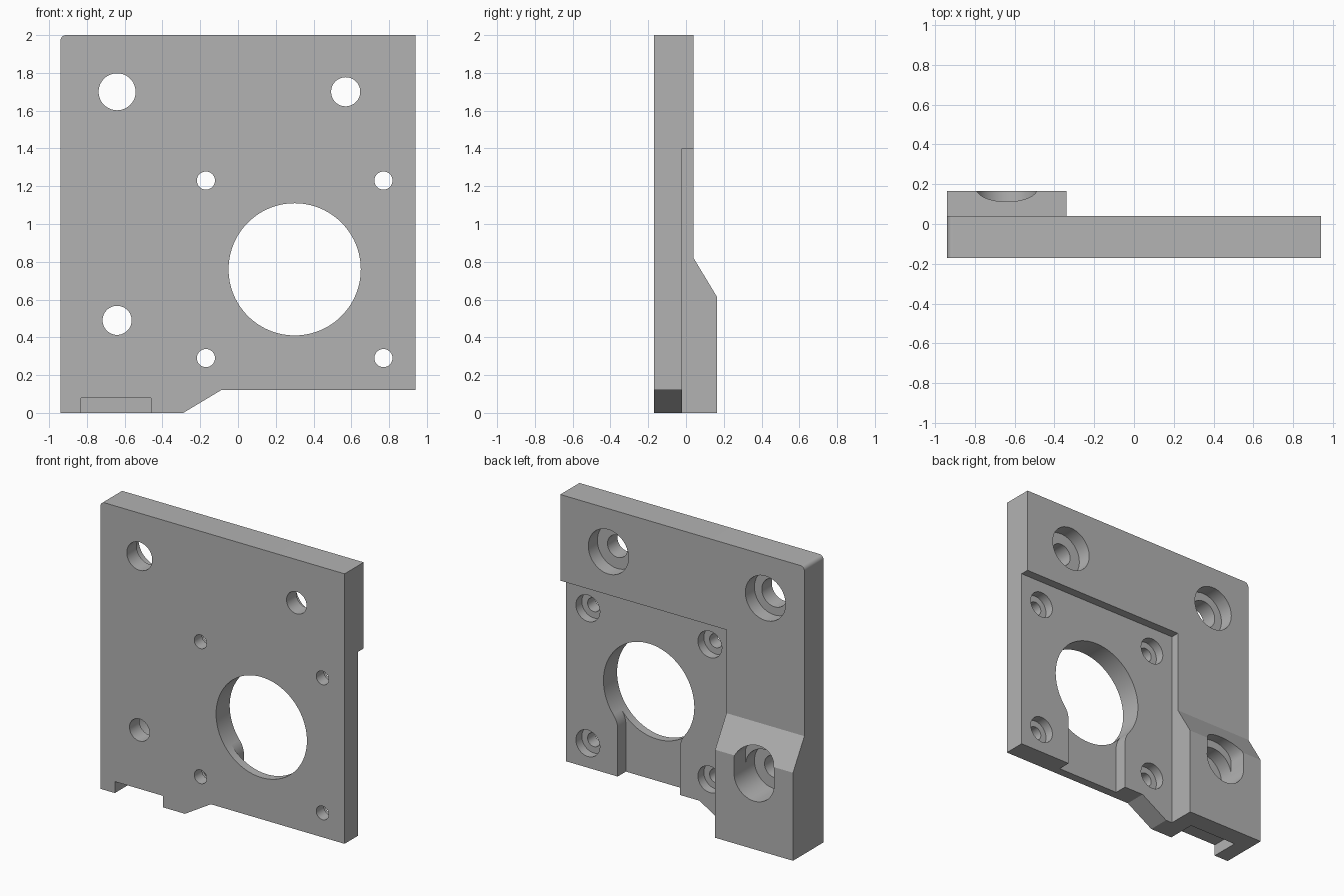
import bpy, bmesh, math
from mathutils import Vector

if "Cube" in bpy.data.objects:
    bpy.data.objects.remove(bpy.data.objects["Cube"])

grey = bpy.data.materials.new("machined_grey")
grey.use_nodes = True
colour = (0.45, 0.45, 0.45, 1)
grey.diffuse_color = colour
grey.node_tree.nodes["Principled BSDF"].inputs["Base Color"].default_value = colour


def prism(name, profile, start, end, axis="y"):
    """Extrude a closed profile: (x, z) along y, or (y, z) along x."""
    bm = bmesh.new()
    place = (lambda a, b, d: (a, d, b)) if axis == "y" else (lambda a, b, d: (d, a, b))
    face = bm.faces.new([bm.verts.new(place(a, b, start)) for a, b in profile])
    shift = Vector(place(0, 0, end - start))
    out = bmesh.ops.extrude_face_region(bm, geom=[face])
    bmesh.ops.translate(bm, vec=shift,
                        verts=[v for v in out["geom"] if isinstance(v, bmesh.types.BMVert)])
    bmesh.ops.recalc_face_normals(bm, faces=bm.faces)
    mesh = bpy.data.meshes.new(name)
    bm.to_mesh(mesh)
    bm.free()
    mesh.materials.append(grey)
    obj = bpy.data.objects.new(name, mesh)
    bpy.context.collection.objects.link(obj)
    return obj


def arc(cx, cz, rx, a0, a1, n=24, rz=None):
    """Points along an arc, angles in degrees."""
    rz = rz or rx
    angles = [math.radians(a0 + (a1 - a0) * i / n) for i in range(n + 1)]
    return [(cx + rx * math.cos(a), cz + rz * math.sin(a)) for a in angles]


def circle(cx, cz, r, n=48):
    return arc(cx, cz, r, 0, 360, n)[:-1]


def rect(a0, b0, a1, b1):
    return [(a0, b0), (a1, b0), (a1, b1), (a0, b1)]


def cut(name, profile, start, end, axis="y"):
    """Subtract a prism from the body."""
    cutter = prism(name, profile, start, end, axis)
    cutter.hide_render = True
    mod = body.modifiers.new(name, "BOOLEAN")
    mod.operation = "DIFFERENCE"
    mod.solver = "EXACT"
    mod.object = cutter
    bpy.context.view_layer.objects.active = body
    bpy.ops.object.modifier_apply(modifier=name)
    bpy.data.objects.remove(cutter)


FRONT, BACK, POCKET, BLOCK = -0.17, 0.04, -0.02, 0.165

# Solid blank with the stepped bottom edge and one rounded top corner
outline = [(-0.94, 0), (-0.29, 0), (-0.09, 0.12), (0.94, 0.12), (0.94, 2)]
outline += arc(-0.91, 1.97, 0.03, 90, 180, 8)
body = prism("mounting_plate", outline, FRONT, BLOCK)

# Back face with the sloped top of the thick foot block
cut("back_relief", [(BACK, 0.82), (BACK, 2.3), (0.5, 2.3), (0.5, 0.057)], -2, 2, "x")
# Shallow rectangular pocket on the back
cut("motor_pocket", rect(-0.34, -0.3, 1.3, 1.40), POCKET, 0.5)
# Slot under the foot
cut("foot_slot", rect(-0.83, -0.2, -0.46, 0.08), -0.4, 0.03)

# Channel below the main bore, with rounded shoulders
bx, bz, br, half, fil = 0.30, 0.76, 0.35, 0.24, 0.15
drop = math.sqrt((br + fil) ** 2 - (half + fil) ** 2)
lean = math.degrees(math.atan2(drop, half + fil))
shoulder = arc(half + fil, bz - drop, fil, 180, 180 - lean, 10)
right = [(half, -0.2)] + shoulder
channel = [(bx + x, z) for x, z in right] + [(bx - x, z) for x, z in reversed(right)]
cut("bore_channel", channel, -0.11, 0.5)
cut("main_bore", circle(bx, bz, br, 96), -0.5, 0.5)

# Large counterbored holes
for i, (x, z, r) in enumerate([(-0.64, 1.70, 0.098), (0.57, 1.70, 0.077), (-0.64, 0.49, 0.077)]):
    cut(f"bolt_recess_{i}", circle(x, z, 0.155), -0.06, 0.5)
    cut(f"bolt_hole_{i}", circle(x, z, r), -0.5, 0.5)

# Open arch above the recess in the foot block
arch = arc(-0.64, 0.49, 0.154, 180, 360) + arc(-0.64, 0.59, 0.154, 0, 180, rz=0.11)
cut("foot_arch", arch, BACK, 0.5)

# Small counterbored screw holes around the bore
for x in (-0.17, 0.77):
    for z in (0.29, 1.23):
        cut("screw_recess", circle(x, z, 0.092), -0.085, 0.03 if x < 0 else 0.5)
        cut("screw_hole", circle(x, z, 0.048, 32), -0.5, 0.03 if x < 0 else 0.5)

# Smooth bores, crisp edges
bpy.ops.object.select_all(action="DESELECT")
body.select_set(True)
bpy.context.view_layer.objects.active = body
bpy.ops.object.shade_smooth_by_angle(angle=math.radians(25))
